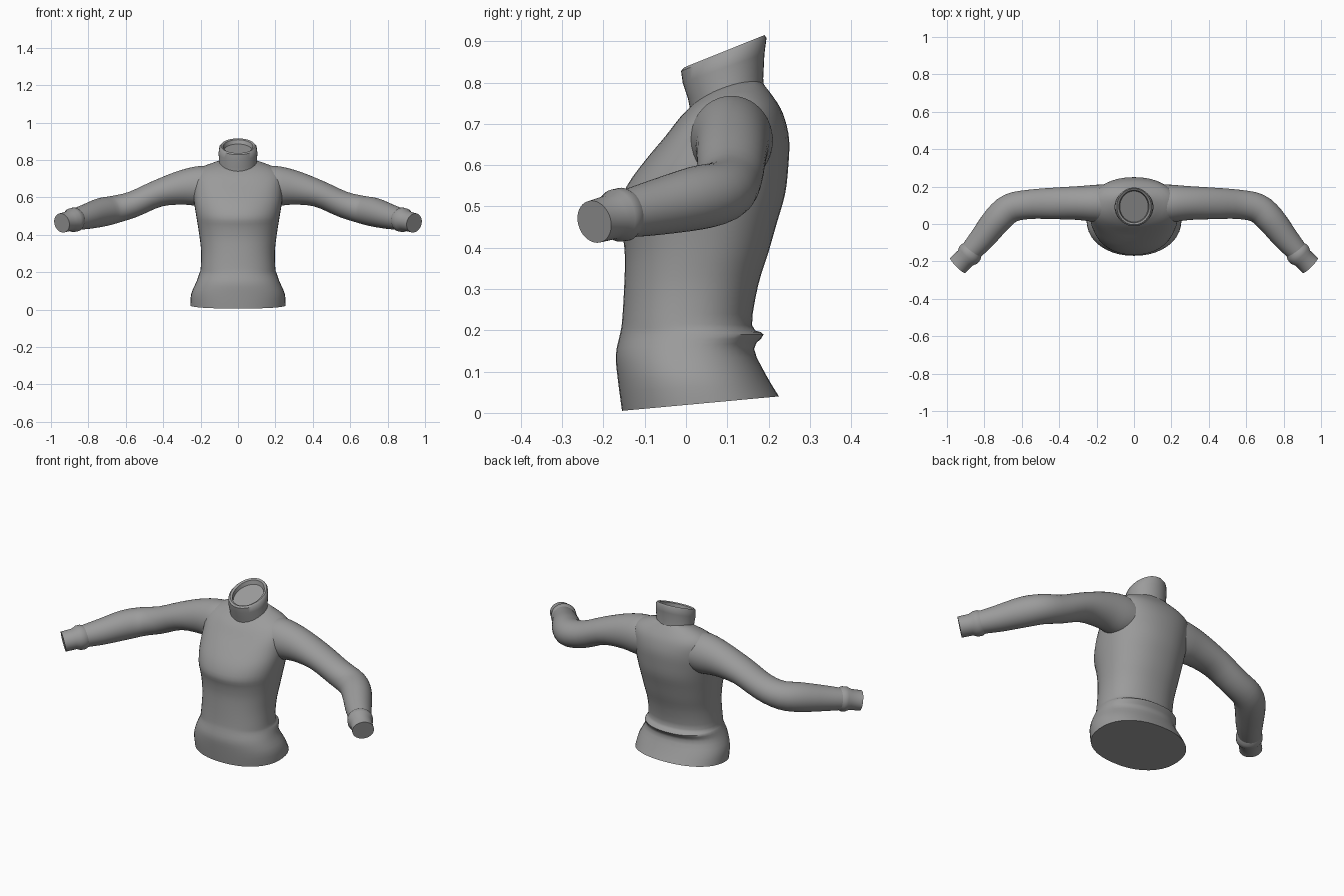
import bpy, bmesh, math
from mathutils import Vector

old = bpy.data.objects.get("Cube")
if old:
    bpy.data.objects.remove(old)

SEG = 40
knit = bpy.data.materials.new("grey_knit")
knit.use_nodes = True
GREY = (0.33, 0.33, 0.33, 1)
knit.diffuse_color = GREY
knit.node_tree.nodes["Principled BSDF"].inputs["Base Color"].default_value = GREY


def smooth_rows(rows, steps=3):
    """Catmull-Rom interpolation between parameter rows."""
    out = []
    for i in range(len(rows) - 1):
        a, b, c, d = (rows[max(0, min(len(rows) - 1, i + k))] for k in (-1, 0, 1, 2))
        for s in range(steps):
            t = s / steps
            out.append([q + 0.5 * t * (r - p + t * (2 * p - 5 * q + 4 * r - s_ + t * (3 * (q - r) + s_ - p)))
                        for p, q, r, s_ in zip(a, b, c, d)])
    return out + [list(rows[-1])]


def loft(name, rings, cap_start=True, cap_end=True):
    """Skin a list of point rings into one smooth object."""
    bm = bmesh.new()
    loops = [[bm.verts.new(p) for p in ring] for ring in rings]
    for lo, hi in zip(loops, loops[1:]):
        for i in range(SEG):
            j = (i + 1) % SEG
            bm.faces.new((lo[i], lo[j], hi[j], hi[i]))
    if cap_start:
        bm.faces.new(loops[0][::-1])
    if cap_end:
        bm.faces.new(loops[-1])
    bmesh.ops.recalc_face_normals(bm, faces=bm.faces)
    mesh = bpy.data.meshes.new(name)
    bm.to_mesh(mesh)
    bm.free()
    mesh.materials.append(knit)
    obj = bpy.data.objects.new(name, mesh)
    bpy.context.collection.objects.link(obj)
    bpy.ops.object.select_all(action="DESELECT")
    obj.select_set(True)
    bpy.context.view_layer.objects.active = obj
    bpy.ops.object.shade_smooth_by_angle(angle=math.radians(45))
    return obj


def body_ring(row, power=2.2):
    """Tilted oval: half width, front y/z, back y/z, lift at the sides."""
    w, yf, zf, yb, zb, lift = row
    ring = []
    for i in range(SEG):
        a = math.tau * i / SEG
        c, s = math.cos(a), math.sin(a)
        u = math.copysign(abs(c) ** (2 / power), c)
        v = math.copysign(abs(s) ** (2 / power), s)
        k = (v + 1) / 2
        ring.append((w * u, yf + (yb - yf) * k, zf + (zb - zf) * k + lift * u * u))
    return ring


def tube_rings(rows, side):
    """Rings across a path: x, y, z, horizontal radius, vertical radius."""
    pts = [Vector((r[0] * side, r[1], r[2])) for r in rows]
    rings = []
    for i, (p, r) in enumerate(zip(pts, rows)):
        t = (pts[min(i + 1, len(pts) - 1)] - pts[max(i - 1, 0)]).normalized()
        h = t.cross(Vector((0, 0, 1))).normalized()
        v = h.cross(t)
        rings.append([p + h * r[3] * math.cos(math.tau * k / SEG) + v * r[4] * math.sin(math.tau * k / SEG)
                      for k in range(SEG)])
    return rings


# Torso, from the hem over the back fold and bust to the neck
torso = [
    (0.255, -0.155, 0.005, 0.225, 0.04, 0),
    (0.25, -0.165, 0.08, 0.195, 0.09, 0),
    (0.223, -0.17, 0.14, 0.165, 0.155, 0),
    (0.208, -0.16, 0.19, 0.188, 0.19, 0),
    (0.2, -0.155, 0.22, 0.16, 0.212, 0),
    (0.197, -0.15, 0.3, 0.175, 0.31, 0),
    (0.205, -0.148, 0.38, 0.2, 0.39, 0),
    (0.215, -0.155, 0.44, 0.22, 0.46, 0),
    (0.225, -0.165, 0.49, 0.24, 0.53, 0),
    (0.235, -0.143, 0.55, 0.248, 0.6, 0),
    (0.24, -0.1, 0.61, 0.25, 0.66, 0.01),
    (0.235, -0.05, 0.67, 0.24, 0.71, 0.03),
    (0.19, -0.015, 0.715, 0.222, 0.75, 0.03),
    (0.1, 0.01, 0.74, 0.185, 0.8, 0.02),
]
loft("torso", [body_ring(r) for r in smooth_rows(torso)])

# Stand-up collar with a rolled rim and shallow closed opening
collar = [
    (0.106, 0.012, 0.725, 0.19, 0.78, 0.01),
    (0.1, 0.005, 0.76, 0.187, 0.81, 0),
    (0.104, -0.008, 0.8, 0.19, 0.87, 0),
    (0.1, -0.012, 0.828, 0.195, 0.908, 0),
    (0.092, -0.004, 0.837, 0.19, 0.915, 0),
    (0.08, 0.006, 0.835, 0.18, 0.908, 0),
    (0.076, 0.01, 0.815, 0.176, 0.885, 0),
]
loft("collar", [body_ring(r, 2) for r in collar], cap_start=False)

# Sleeves bend forward at the elbow and end in flared cuffs
sleeve = [
    (0.12, 0.11, 0.66, 0.1, 0.1),
    (0.2, 0.11, 0.66, 0.1, 0.108),
    (0.3, 0.112, 0.652, 0.09, 0.092),
    (0.43, 0.11, 0.62, 0.084, 0.072),
    (0.56, 0.105, 0.563, 0.078, 0.07),
    (0.66, 0.085, 0.535, 0.078, 0.074),
    (0.73, 0.025, 0.52, 0.077, 0.077),
    (0.81, -0.075, 0.497, 0.068, 0.067),
    (0.88, -0.155, 0.48, 0.056, 0.056),
]
cuff = [
    (0.86, -0.135, 0.484, 0.056, 0.056),
    (0.872, -0.15, 0.481, 0.066, 0.065),
    (0.887, -0.168, 0.478, 0.066, 0.064),
    (0.902, -0.182, 0.474, 0.056, 0.054),
    (0.942, -0.222, 0.463, 0.057, 0.052),
    (0.938, -0.218, 0.464, 0.052, 0.047),
]
for side, label in ((1, "left"), (-1, "right")):
    loft(label + "_sleeve", tube_rings(smooth_rows(sleeve), side))
    # the last cuff ring folds inward, so its frame is taken from the path end
    rings = tube_rings(cuff[:-1], side)
    centre = sum(rings[-1], Vector()) / SEG
    rings.append([centre + (p - centre) * 0.92 for p in rings[-1]])
    loft(label + "_cuff", rings)
